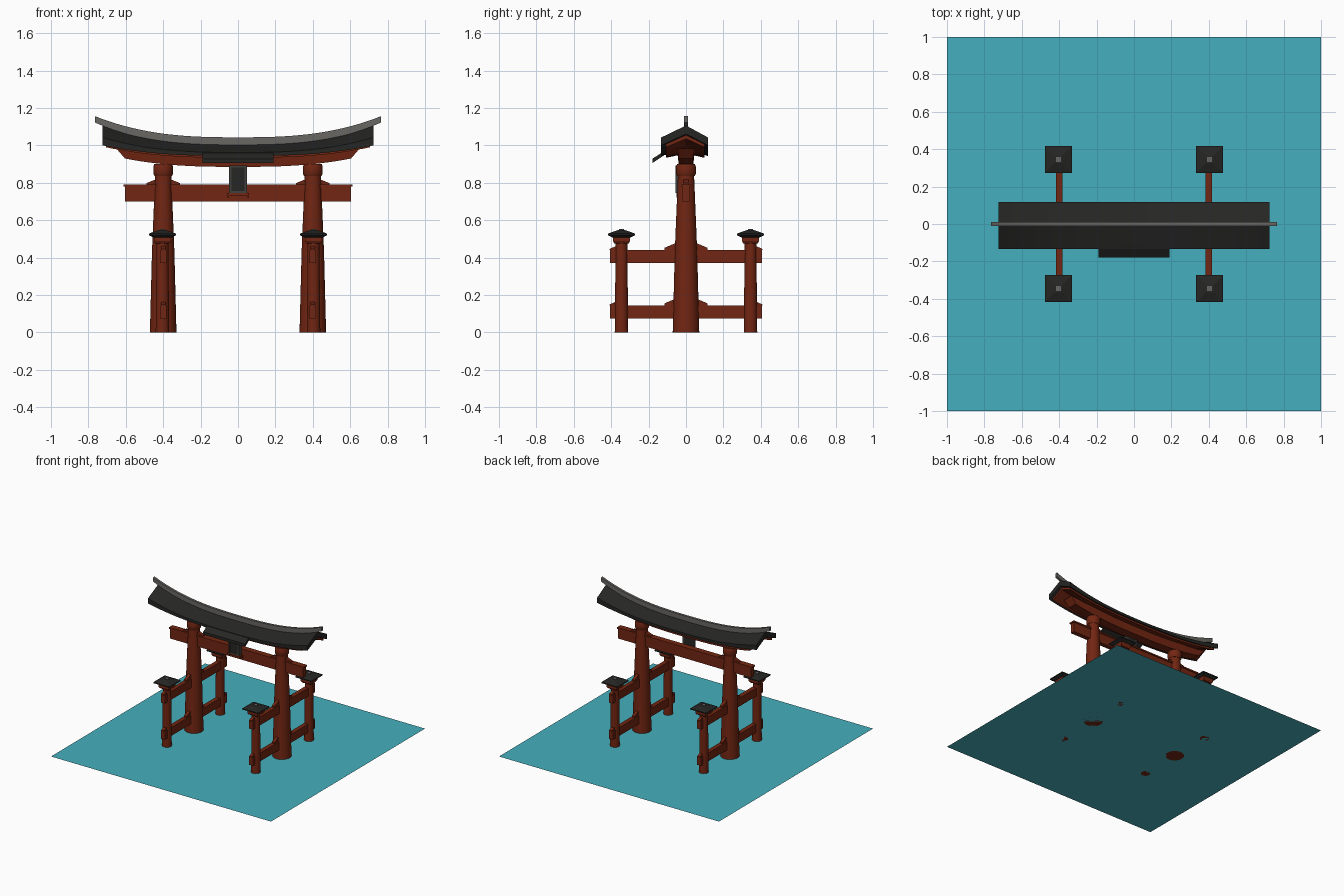
import bpy, bmesh, math

if "Cube" in bpy.data.objects:
    bpy.data.objects.remove(bpy.data.objects["Cube"])


def material(name, r, g, b):
    m = bpy.data.materials.new(name)
    m.diffuse_color = (r, g, b, 1)
    m.use_nodes = True
    m.node_tree.nodes["Principled BSDF"].inputs["Base Color"].default_value = m.diffuse_color
    return m


RED = material("vermilion wood", 0.17, 0.019, 0.006)
BLACK = material("dark roof", 0.019, 0.019, 0.018)
GREY = material("ridge grey", 0.14, 0.135, 0.125)
FRAME = material("plaque frame", 0.05, 0.05, 0.048)
WATER = material("teal water", 0.06, 0.43, 0.51)


def finish(bm, name, mat, smooth=False):
    bmesh.ops.recalc_face_normals(bm, faces=bm.faces)
    me = bpy.data.meshes.new(name)
    bm.to_mesh(me)
    bm.free()
    me.materials.append(mat)
    ob = bpy.data.objects.new(name, me)
    bpy.context.collection.objects.link(ob)
    if smooth:
        bpy.ops.object.select_all(action='DESELECT')
        ob.select_set(True)
        bpy.context.view_layer.objects.active = ob
        bpy.ops.object.shade_smooth_by_angle(angle=math.radians(35))
    return ob


def skin(bm, rings):
    """Join closed rings of points and cap both ends."""
    vs = [[bm.verts.new(p) for p in ring] for ring in rings]
    n = len(vs[0])
    for a, b in zip(vs, vs[1:]):
        for i in range(n):
            j = (i + 1) % n
            bm.faces.new((a[i], a[j], b[j], b[i]))
    bm.faces.new(vs[0])
    bm.faces.new(vs[-1])


def loft(name, mat, section, steps=32):
    """Sweep section(s) with s running from -1 to 1."""
    bm = bmesh.new()
    skin(bm, [section(-1 + 2 * i / steps) for i in range(steps + 1)])
    return finish(bm, name, mat, True)


def lathe(name, mat, x, y, profile, n=32):
    """Round post, or square tapered block when n is 4."""
    k, ph = (math.sqrt(2), math.pi / 4) if n == 4 else (1, 0)
    bm = bmesh.new()
    skin(bm, [[(x + k * r * math.cos(ph + 2 * math.pi * i / n),
                y + k * r * math.sin(ph + 2 * math.pi * i / n), z)
               for i in range(n)] for r, z in profile])
    return finish(bm, name, mat, n > 4)


def box(name, mat, x0, x1, y0, y1, z0, z1):
    bm = bmesh.new()
    skin(bm, [[(x0, y0, z), (x1, y0, z), (x1, y1, z), (x0, y1, z)] for z in (z0, z1)])
    return finish(bm, name, mat)


def wedge(name, x, y, z, dx, dy, length, h0, h1, half):
    """Wedge resting at z, from (x, y) outward along (dx, dy)."""
    prof = [(0, 0), (length, 0), (length, h1), (0, h0)]
    bm = bmesh.new()
    skin(bm, [[(x + dx * d + dy * w, y + dy * d + dx * w, z + h) for d, h in prof]
              for w in (-half, half)])
    return finish(bm, name, RED)


# water surface
bm = bmesh.new()
bm.faces.new([bm.verts.new(p) for p in ((-1, -1, 0), (1, -1, 0), (1, 1, 0), (-1, 1, 0))])
finish(bm, "water", WATER)

for sx in (-1, 1):
    px = 0.4 * sx
    # main pillar with its round capital
    lathe("main_pillar", RED, px, 0,
          [(0.071, 0), (0.060, 0.43), (0.043, 0.845)])
    lathe("pillar_capital", RED, px, 0,
          [(0.046, 0.835), (0.053, 0.848), (0.053, 0.885), (0.048, 0.9)])
    # wedges on the main tie beam
    for d in (-1, 1):
        wedge("beam_wedge", px + d * 0.035, 0, 0.79, d, 0, 0.055, 0.03, 0.008, 0.013)
    # side rails with wedges against the pillars
    for z0 in (0.075, 0.372):
        box("side_rail", RED, px - 0.018, px + 0.018, -0.405, 0.405, z0, z0 + 0.068)
        for d in (-1, 1):
            wedge("pillar_wedge", px, d * 0.045, z0 + 0.068, 0, d, 0.07, 0.042, 0.012, 0.012)
            wedge("post_wedge", px, d * 0.372, z0 + 0.068, 0, d, 0.038, 0.022, 0.006, 0.012)
    # small support posts with square roofs
    for sy in (-1, 1):
        cx, cy = 0.404 * sx, 0.345 * sy
        lathe("support_post", RED, cx, cy, [(0.036, 0), (0.031, 0.49)], 24)
        lathe("post_capital", RED, cx, cy,
              [(0.038, 0.475), (0.046, 0.488), (0.046, 0.512)], 4)
        lathe("post_roof", BLACK, cx, cy,
              [(0.05, 0.508), (0.073, 0.52), (0.073, 0.528), (0.02, 0.547)], 4)
        lathe("post_roof_tip", GREY, cx, cy, [(0.014, 0.54), (0.014, 0.553)], 4)

# straight tie beam with top strip
box("tie_beam", RED, -0.605, 0.605, -0.018, 0.018, 0.70, 0.782)
box("tie_beam_cap", RED, -0.612, 0.612, -0.024, 0.024, 0.78, 0.792)


# curved upper lintel with slanted ends
def lintel(s):
    p = abs(s) ** 2.7
    zb, zt = 0.885 + 0.045 * p, 0.953 + 0.03 * p
    xb, xt = 0.605 * s, 0.65 * s
    return [(xb, -0.038, zb), (xb, 0.038, zb), (xt, 0.045, zt), (xt, -0.045, zt)]


loft("curved_lintel", RED, lintel)


# curved gable roof
def heights(x):
    p = (abs(x) / 0.725) ** 2.7
    return 0.943 + 0.057 * p, 0.962 + 0.08 * p, 1.006 + 0.1 * p, 0.976 + 0.085 * p


def roof(s):
    x = 0.725 * s
    eb, et, rt, rb = heights(x)
    return [(x, -0.133, eb), (x, -0.133, et), (x, 0, rt),
            (x, 0.118, et), (x, 0.118, eb), (x, 0, rb)]


loft("roof", BLACK, roof)


# red boards under the roof
def soffit(s):
    x = 0.705 * s
    eb, et, rt, rb = heights(x)
    e = eb + 0.13 * (rb - eb)
    return [(x, -0.108, e - 0.014), (x, -0.108, e + 0.004), (x, 0, rb + 0.004),
            (x, 0.1, e + 0.004), (x, 0.1, e - 0.014), (x, 0, rb - 0.02)]


loft("roof_underside", RED, soffit)


# front eave extension over the plaque
def eave(s):
    x = 0.19 * s
    return [(x, -0.12, 0.945), (x, -0.12, 0.967), (x, -0.18, 0.928), (x, -0.18, 0.905)]


loft("front_eave", BLACK, eave, 4)


# thin grey ridge
def ridge(s):
    x, p = 0.765 * s, abs(s) ** 2.7
    zb, zt = 0.997 + 0.125 * p, 1.043 + 0.113 * p
    return [(x, -0.01, zb), (x, 0.01, zb), (x, 0.01, zt), (x, -0.01, zt)]


loft("roof_ridge", GREY, ridge)

# plaque between the beams
box("plaque", BLACK, -0.04, 0.04, -0.05, -0.026, 0.755, 0.89)
for sx in (-1, 1):
    box("plaque_frame_side", FRAME, 0.042 * sx - 0.006, 0.042 * sx + 0.006,
        -0.056, -0.024, 0.745, 0.893)
    box("plaque_foot", RED, 0.053 * sx - 0.006, 0.053 * sx + 0.006,
        -0.05, -0.018, 0.72, 0.742)
for z in (0.75, 0.887):
    box("plaque_frame_bar", FRAME, -0.048, 0.048, -0.055, -0.025, z - 0.006, z + 0.006)
box("plaque_shelf", RED, -0.06, 0.06, -0.05, -0.018, 0.732, 0.744)
